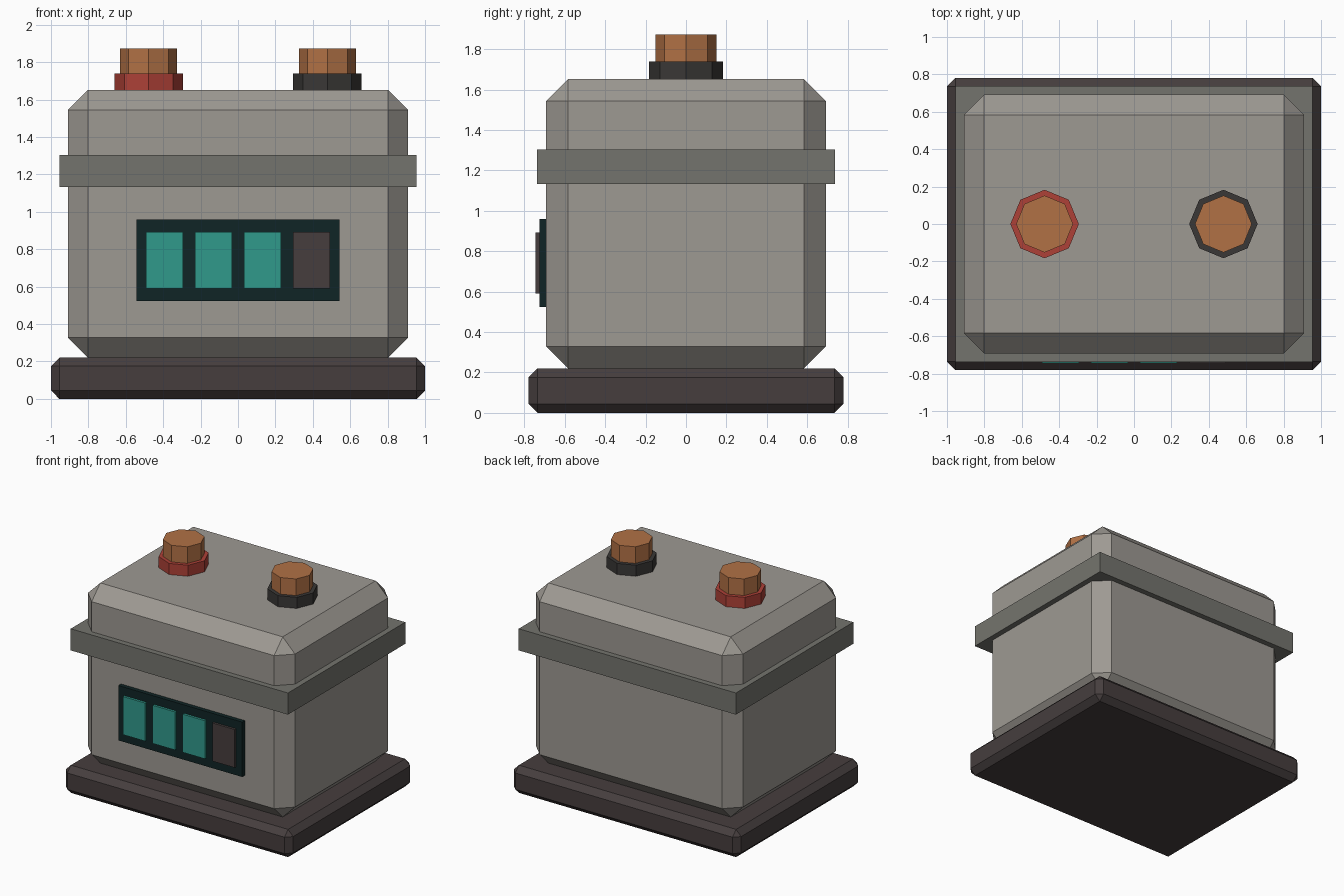
import bpy
import bmesh

default = bpy.data.objects.get("Cube")
if default:
    bpy.data.objects.remove(default, do_unlink=True)


def material(name, r, g, b):
    mat = bpy.data.materials.new(name)
    mat.use_nodes = True
    mat.diffuse_color = (r, g, b, 1)
    mat.node_tree.nodes["Principled BSDF"].inputs["Base Color"].default_value = (r, g, b, 1)
    return mat


case_grey = material("case_grey", 0.34, 0.32, 0.29)
band_grey = material("band_grey", 0.175, 0.175, 0.155)
dark_brown = material("dark_brown", 0.061, 0.048, 0.048)
panel_dark = material("panel_dark", 0.005, 0.018, 0.019)
teal = material("teal", 0.03, 0.32, 0.26)
red = material("red", 0.42, 0.052, 0.038)
black = material("black", 0.042, 0.039, 0.037)
copper = material("copper", 0.44, 0.165, 0.06)


def add_object(name, bm, mat, bevel=0):
    mesh = bpy.data.meshes.new(name)
    bm.to_mesh(mesh)
    bm.free()
    mesh.materials.append(mat)
    obj = bpy.data.objects.new(name, mesh)
    bpy.context.collection.objects.link(obj)
    if bevel:
        mod = obj.modifiers.new("chamfer", "BEVEL")
        mod.width = bevel
        mod.segments = 1
    return obj


def box(name, low, high, mat, bevel=0):
    """Axis-aligned box between two corners, optionally chamfered."""
    bm = bmesh.new()
    bmesh.ops.create_cube(bm, size=1)
    for v in bm.verts:
        for i in range(3):
            v.co[i] = low[i] if v.co[i] < 0 else high[i]
    return add_object(name, bm, mat, bevel)


def octagon(name, x, radius, bottom, top, mat):
    """Eight-sided upright prism with a corner on each axis."""
    bm = bmesh.new()
    bmesh.ops.create_cone(bm, cap_ends=True, segments=8, radius1=radius,
                          radius2=radius, depth=top - bottom)
    bmesh.ops.translate(bm, verts=bm.verts, vec=(x, 0, (top + bottom) / 2))
    return add_object(name, bm, mat)


# Base, case and the raised band around it
box("base", (-1, -0.78, 0), (1, 0.78, 0.22), dark_brown, 0.045)
box("case", (-0.91, -0.692, 0.22), (0.91, 0.692, 1.652), case_grey, 0.108)
box("band", (-0.955, -0.737, 1.133), (0.955, 0.737, 1.305), band_grey)

# Charge gauge: dark panel with three lit cells and one unlit
box("gauge_panel", (-0.544, -0.725, 0.523), (0.544, -0.68, 0.959), panel_dark)
for i in range(4):
    x = -0.393 + i * 0.262
    box(f"gauge_cell_{i + 1}", (x - 0.098, -0.744, 0.59), (x + 0.098, -0.715, 0.893),
        dark_brown if i == 3 else teal)

# Terminals: coloured collar with a copper post
for side, x, mat in (("right", -0.478, red), ("left", 0.478, black)):
    octagon(f"{side}_terminal_collar", x, 0.183, 1.64, 1.74, mat)
    octagon(f"{side}_terminal_post", x, 0.152, 1.73, 1.872, copper)
